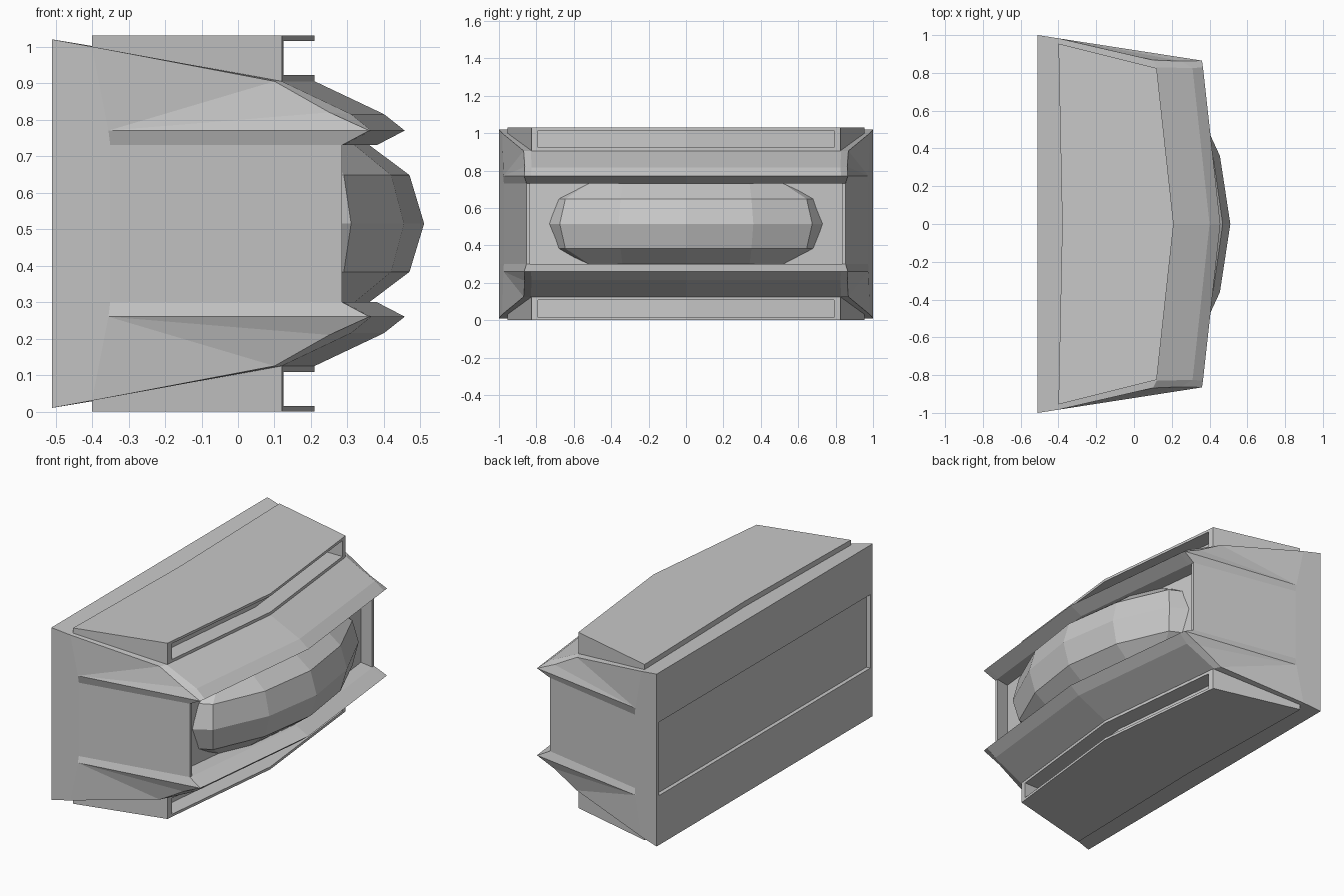
import bpy, bmesh

if "Cube" in bpy.data.objects:
    bpy.data.objects.remove(bpy.data.objects["Cube"])

MID = 0.515  # height of the horizontal symmetry plane

grey = bpy.data.materials.new("light_grey")
grey.diffuse_color = (0.58, 0.58, 0.58, 1)
grey.use_nodes = True
grey.node_tree.nodes["Principled BSDF"].inputs["Base Color"].default_value = grey.diffuse_color


def finish(name, bm, flip=False):
    """Weld, optionally mirror about mid height, and make an object."""
    if flip:
        for v in bm.verts:
            v.co.z = 2 * MID - v.co.z
    bmesh.ops.remove_doubles(bm, verts=bm.verts, dist=0.0005)
    bmesh.ops.recalc_face_normals(bm, faces=bm.faces)
    me = bpy.data.meshes.new(name)
    bm.to_mesh(me)
    bm.free()
    me.materials.append(grey)
    ob = bpy.data.objects.new(name, me)
    bpy.context.collection.objects.link(ob)
    return ob


def prism(name, pts, z0, z1, flip=False):
    """Extrude a plan outline between two heights."""
    bm = bmesh.new()
    lo = [bm.verts.new((x, y, z0)) for x, y in pts]
    hi = [bm.verts.new((x, y, z1)) for x, y in pts]
    bm.faces.new(lo)
    bm.faces.new(hi)
    n = len(pts)
    for i in range(n):
        bm.faces.new((lo[i], lo[(i + 1) % n], hi[(i + 1) % n], hi[i]))
    return finish(name, bm, flip)


def mirrored(half):
    """Complete a plan outline that starts and ends on y = 0."""
    return half + [(x, -y) for x, y in reversed(half[1:-1])]


def lip(name, flip):
    """Flared shell: back edge, top slope, brow, ridge and underside."""
    outer = [(-.51, 1, .73), (-.51, 1, 1.02), (-.4, .983, 1.0), (.1, .868, .905),
             (.25, .862, .82), (.36, .865, .77), (.285, .853, .73)]
    inner = [(-.51, .965, .73), (-.51, .965, 1.02), (-.4, .95, 1.0), (.12, .83, .905),
             (.31, .825, .815), (.365, .83, .77), (.29, .82, .73)]
    centre = [(-.51, 0, .73), (-.51, 0, 1.02), (-.39, 0, 1.0), (.21, 0, .905),
              (.4, 0, .815), (.457, 0, .77), (.38, 0, .73)]
    bm = bmesh.new()
    rows = []
    for row, s in ((outer, -1), (inner, -1), (centre, 1), (inner, 1), (outer, 1)):
        rows.append([bm.verts.new((x, s * y, z)) for x, y, z in row])
    for a, b in zip(rows, rows[1:]):
        for i in range(7):
            j = (i + 1) % 7
            bm.faces.new((a[i], a[j], b[j], b[i]))
    # end faces with a creased ridge
    for r, s in ((rows[0], -1), (rows[-1], 1)):
        d = bm.verts.new((-.355, s * .976, .77))
        f = bm.verts.new((-.35, s * .974, .73))
        for face in ((r[0], r[1], r[2], d, f), (r[2], r[3], d), (r[3], r[4], d),
                     (r[4], r[5], d), (d, r[5], r[6], f), (r[0], f, r[6])):
            bm.faces.new(face)
    return finish(name, bm, flip)


for flip, side in ((False, "upper"), (True, "lower")):
    lip(side + "_lip", flip)
    # vent housing: roof, floor, recessed core and cheeks around an open slot
    plan = mirrored([(.21, 0), (.12, .825), (-.4, .955), (-.38, 0)])
    core = mirrored([(.11, 0), (.02, .85), (-.4, .955), (-.38, 0)])
    prism(side + "_vent_roof", plan, 1.015, 1.03, flip)
    prism(side + "_vent_floor", plan, .903, .922, flip)
    prism(side + "_vent_core", core, .915, 1.02, flip)
    for s in (-1, 1):
        cheek = [(.0, s * .855), (.12, s * .825), (.124, s * .79), (.0, s * .79)]
        prism(side + "_vent_cheek", cheek, .91, 1.02, flip)

# thin side walls and the recessed core between the lips
for s in (-1, 1):
    wall = [(-.51, s), (-.35, s * .974), (.285, s * .853), (.285, s * .835),
            (-.35, s * .954), (-.51, s * .98)]
    prism("side_wall", wall, .30, .73)
prism("recess_core", mirrored([(.3, 0), (.2, .86), (-.35, .96), (-.487, .985), (-.487, 0)]),
      .295, .735)

# faceted bulging lens: half rows of (x, y) from centre to tip, with height
low = [(.36, 0), (.32, .34), (.24, .52), (.18, .565)]
mid = [(.47, 0), (.42, .35), (.29, .645), (.18, .70)]
big = [(.51, 0), (.455, .36), (.31, .675), (.18, .75)]
bm = bmesh.new()
rows = []
for half, z in ((low, .30), (mid, .383), (big, MID), (mid, .648), (low, .73)):
    line = [(x, -y) for x, y in reversed(half[1:])] + half
    rows.append([bm.verts.new((x, y, z)) for x, y in line])
for a, b in zip(rows, rows[1:]):
    for i in range(6):
        bm.faces.new((a[i], a[i + 1], b[i + 1], b[i]))
bm.faces.new(rows[0])
bm.faces.new(rows[-1])
bm.faces.new([r[0] for r in rows] + [r[-1] for r in reversed(rows)])
finish("lens", bm)
